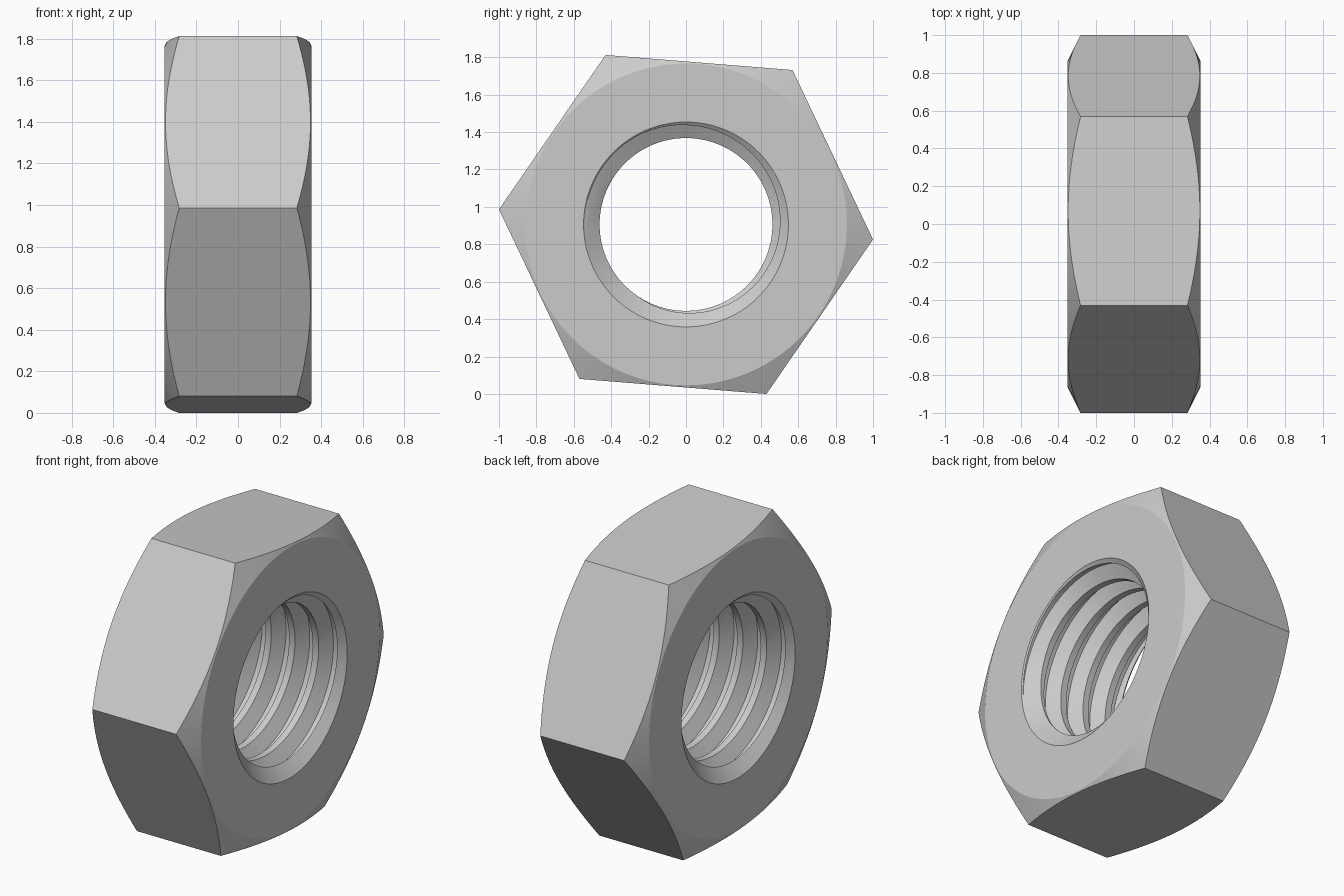
import bpy, bmesh
from math import sin, cos, pi, tau, radians

cube = bpy.data.objects.get("Cube")
if cube:
    bpy.data.objects.remove(cube, do_unlink=True)

HALF = 0.353        # half thickness along x
CORNER = 1.0032     # hexagon corner radius
CREST, ROOT, PITCH = 0.462, 0.54, 0.16
CENTRE_Z = 0.906

steel = bpy.data.materials.new("steel grey")
steel.use_nodes = True
GREY = (0.6, 0.6, 0.6, 1)
steel.diffuse_color = GREY
steel.node_tree.nodes["Principled BSDF"].inputs["Base Color"].default_value = GREY


def polar(x, r, a):
    return (x, r * cos(a), r * sin(a))


def finish(name, bm):
    bmesh.ops.recalc_face_normals(bm, faces=bm.faces)
    mesh = bpy.data.meshes.new(name)
    bm.to_mesh(mesh)
    bm.free()
    mesh.materials.append(steel)
    obj = bpy.data.objects.new(name, mesh)
    bpy.context.collection.objects.link(obj)
    return obj


def skin(bm, rings, closed):
    """Bridge consecutive rows of vertices with quads."""
    for a, b in zip(rings, rings[1:]):
        n = len(a)
        for i in range(n if closed else n - 1):
            j = (i + 1) % n
            bm.faces.new((a[i], a[j], b[j], b[i]))


def lathe(name, profile, sides, turn=0.0):
    """Capped solid of revolution about the x axis."""
    bm = bmesh.new()
    rings = [[bm.verts.new(polar(x, r, turn + tau * i / sides))
              for i in range(sides)] for x, r in profile]
    skin(bm, rings, True)
    bm.faces.new(rings[0])
    bm.faces.new(rings[-1])
    return finish(name, bm)


def threaded_rod(name, turns=8, steps=96):
    """Right-handed helical sweep, trimmed flat at both ends."""
    flank = 0.045
    crest = 0.04
    tooth = [(0, CREST), (crest, CREST), (crest + flank, ROOT),
             (PITCH - flank, ROOT), (PITCH, CREST)]
    start = 0.34 - 6 * PITCH
    bm = bmesh.new()
    rows = [[bm.verts.new(polar(start + PITCH * s / steps + x, r, tau * s / steps))
             for x, r in tooth] for s in range(turns * steps + 1)]
    skin(bm, rows, False)
    bmesh.ops.remove_doubles(bm, verts=bm.verts, dist=0.0005)
    for side in (-1, 1):
        cut = bmesh.ops.bisect_plane(
            bm, geom=bm.verts[:] + bm.edges[:] + bm.faces[:],
            plane_co=(side * 0.4, 0, 0), plane_no=(side, 0, 0), clear_outer=True)
        rim = [e for e in cut["geom_cut"] if isinstance(e, bmesh.types.BMEdge)]
        bmesh.ops.holes_fill(bm, edges=rim, sides=0)
    return finish(name, bm)


def carve(target, cutter, operation):
    mod = target.modifiers.new(cutter.name, 'BOOLEAN')
    mod.operation = operation
    mod.solver = 'EXACT'
    mod.object = cutter
    cutter.hide_render = True
    bpy.context.view_layer.objects.active = target
    bpy.ops.object.modifier_apply(modifier=mod.name)
    bpy.data.objects.remove(cutter, do_unlink=True)


# Hexagonal body with conical corner chamfers
nut = lathe("hex_nut", [(-0.5, CORNER), (0.5, CORNER)], 6, radians(-4.6))
envelope = lathe("chamfer_envelope", [(-HALF, 0.86), (-0.26, 1.05),
                                      (0.26, 1.05), (HALF, 0.86)], 144)
carve(nut, envelope, 'INTERSECT')

# Threaded bore
carve(nut, threaded_rod("thread_cutter"), 'DIFFERENCE')

# Countersink at both mouths of the bore
sink = lathe("countersink_cutter", [(-HALF - 0.1, 0.673), (-0.235, 0.4),
                                    (0.235, 0.4), (HALF + 0.1, 0.673)], 96)
carve(nut, sink, 'DIFFERENCE')

# Place on the ground and shade
nut.location.z = CENTRE_Z
bpy.ops.object.select_all(action='DESELECT')
nut.select_set(True)
bpy.context.view_layer.objects.active = nut
bpy.ops.object.shade_smooth_by_angle(angle=radians(20))
